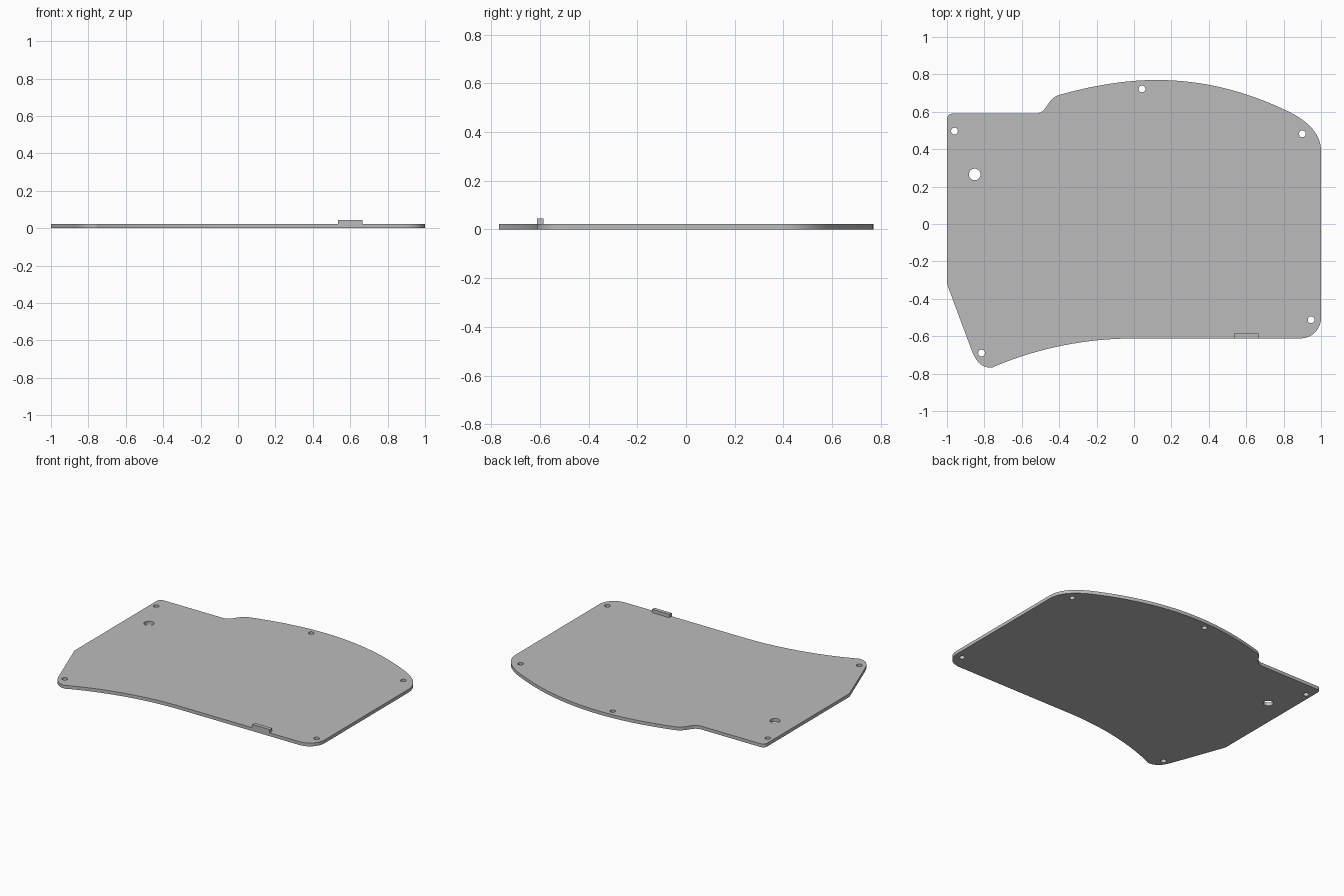
import bpy, bmesh, math
from mathutils import Vector
from mathutils.geometry import interpolate_bezier

if "Cube" in bpy.data.objects:
    bpy.data.objects.remove(bpy.data.objects["Cube"])

THICK = 0.0225

grey = bpy.data.materials.new("light grey")
grey.use_nodes = True
grey.diffuse_color = (0.5, 0.5, 0.5, 1)
grey.node_tree.nodes["Principled BSDF"].inputs["Base Color"].default_value = (0.5, 0.5, 0.5, 1)


def finish(name, bm):
    bmesh.ops.recalc_face_normals(bm, faces=bm.faces)
    mesh = bpy.data.meshes.new(name)
    bm.to_mesh(mesh)
    bm.free()
    mesh.materials.append(grey)
    obj = bpy.data.objects.new(name, mesh)
    bpy.context.collection.objects.link(obj)
    return obj


def add_loop(bm, points):
    verts = [bm.verts.new((x, y, 0)) for x, y in points]
    return [bm.edges.new((a, b)) for a, b in zip(verts, verts[1:] + verts[:1])]


# Outline: start point, then lines (1 point) or curves (2 handles and an end)
start = (-0.735, -0.757)
path = [
    [(-0.5, -0.66), (-0.25, -0.612), (0, -0.612)],      # concave front edge
    [(0.885, -0.612)],
    [(0.95, -0.612), (1, -0.565), (1, -0.5)],           # front left corner
    [(1, 0.39)],
    [(1, 0.5), (0.9, 0.57), (0.79, 0.618)],             # back left corner
    [(0.58, 0.715), (0.36, 0.77), (0.12, 0.77)],        # bowed back edge
    [(-0.06, 0.77), (-0.24, 0.735), (-0.4, 0.69)],
    [(-0.47, 0.67), (-0.46, 0.59), (-0.53, 0.59)],      # step
    [(-0.97, 0.59)],
    [(-0.987, 0.59), (-1, 0.577), (-1, 0.56)],
    [(-1, -0.31)],
    [(-1, -0.325), (-0.995, -0.335), (-0.99, -0.347)],
    [(-0.868, -0.675)],
    [(-0.845, -0.735), (-0.815, -0.768), (-0.765, -0.768)],
    [(-0.755, -0.768), (-0.745, -0.762), start],
]
outline = [start]
for seg in path:
    if len(seg) == 1:
        outline.append(seg[0])
    else:
        knots = [Vector(p) for p in (outline[-1], *seg)]
        outline += [tuple(p) for p in interpolate_bezier(*knots, 17)[1:]]
outline.pop()

# Plate with screw holes and one larger hole
holes = [(-0.96, 0.497, 0.018), (0.043, 0.722, 0.018), (0.9, 0.482, 0.018),
         (0.947, -0.512, 0.018), (-0.815, -0.69, 0.018), (-0.852, 0.265, 0.031)]
bm = bmesh.new()
edges = add_loop(bm, outline)
for cx, cy, r in holes:
    turn = [math.tau * i / 32 for i in range(32)]
    edges += add_loop(bm, [(cx + r * math.cos(a), cy + r * math.sin(a)) for a in turn])
bmesh.ops.triangle_fill(bm, use_beauty=True, use_dissolve=False, edges=edges, normal=(0, 0, 1))
top = bmesh.ops.extrude_face_region(bm, geom=bm.faces[:])["geom"]
bmesh.ops.translate(bm, vec=(0, 0, THICK),
                    verts=[g for g in top if isinstance(g, bmesh.types.BMVert)])
plate = finish("plate", bm)
bpy.ops.object.select_all(action="DESELECT")
plate.select_set(True)
bpy.context.view_layer.objects.active = plate
bpy.ops.object.shade_smooth_by_angle(angle=math.radians(30))

# Small tab standing on the front edge
bm = bmesh.new()
bmesh.ops.create_cube(bm, size=1)
bmesh.ops.scale(bm, vec=(0.13, 0.026, THICK), verts=bm.verts)
bmesh.ops.translate(bm, vec=(0.6, -0.599, THICK * 1.5), verts=bm.verts)
finish("edge_tab", bm)
